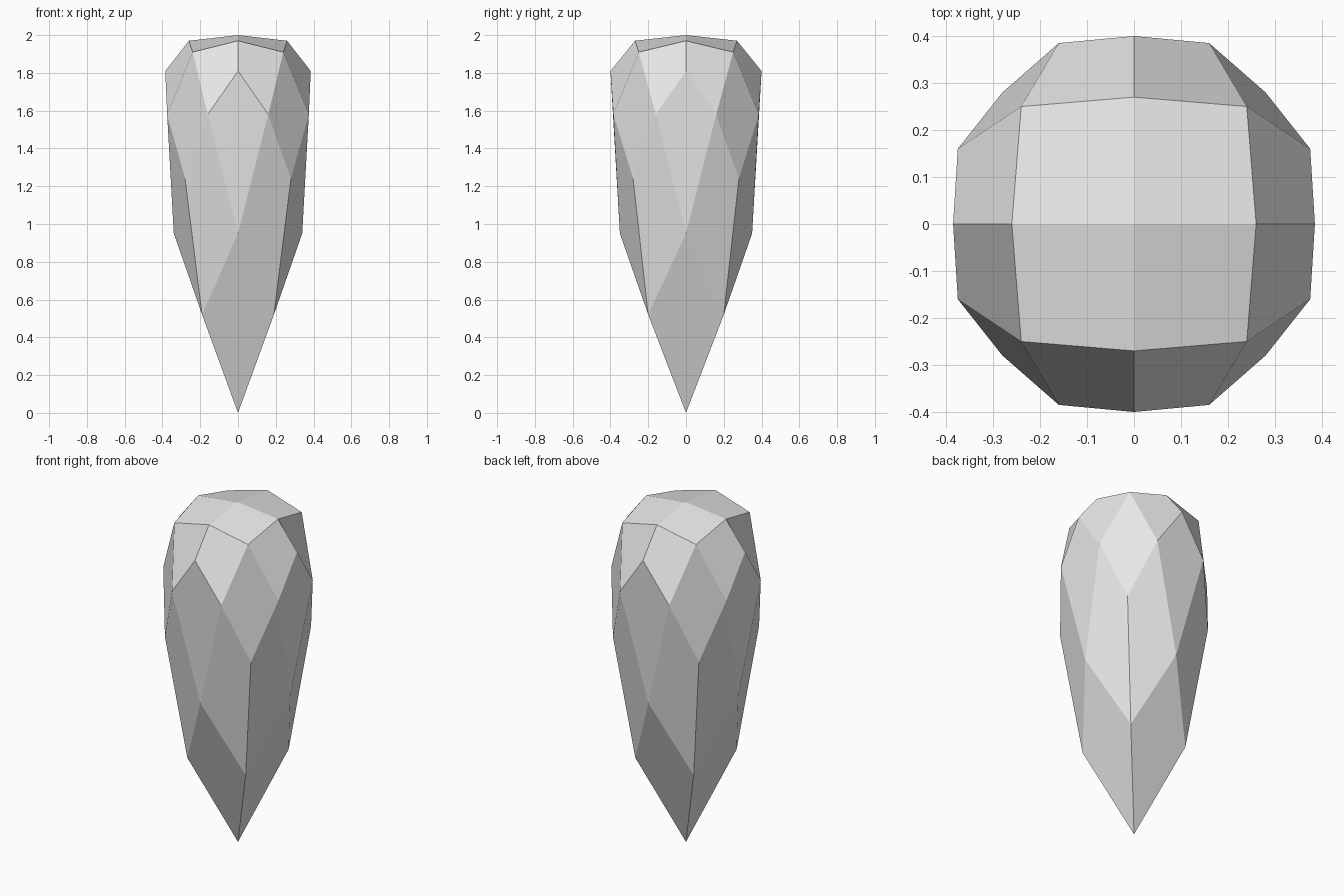
import bpy
import bmesh

cube = bpy.data.objects.get("Cube")
if cube:
    bpy.data.objects.remove(cube, do_unlink=True)

# Plain grey stone
stone = bpy.data.materials.new("grey stone")
stone.use_nodes = True
grey = (0.8, 0.8, 0.8, 1.0)
stone.diffuse_color = grey
stone.node_tree.nodes["Principled BSDF"].inputs["Base Color"].default_value = grey

bm = bmesh.new()


def ring(points, z):
    """Add points at one height, in order around the axis."""
    return [bm.verts.new((x, y, z)) for x, y in points]


def axis(x, y):
    """Right, back, left and front points."""
    return [(x, 0), (0, y), (-x, 0), (0, -y)]


def corners(x, y):
    """The four diagonal points between the axis points."""
    return [(x, y), (-x, y), (-x, -y), (x, -y)]


# Rings of the crystal, from crown to tip
crown = bm.verts.new((0, 0, 2))
crown_mid = ring(axis(0.26, 0.27), 1.97)
crown_corner = ring(corners(0.24, 0.25), 1.91)
girdle = ring(axis(0.385, 0.4), 1.81)
w, d, n = 0.375, 0.385, 0.16
shoulder = ring([(w, -n), (w, n), (n, d), (-n, d),
                 (-w, n), (-w, -n), (-n, -d), (n, -d)], 1.58)
waist_corner = ring(corners(0.28, 0.28), 1.24)
waist = ring(axis(0.34, 0.35), 0.95)
lower_corner = ring(corners(0.19, 0.2), 0.52)
tip = bm.verts.new((0, 0, 0))

# Kite facets, one quarter turn at a time
for i in range(4):
    j = (i + 1) % 4
    before, here = shoulder[2 * i], shoulder[2 * i + 1]
    after = shoulder[2 * j]
    for facet in (
        (crown, crown_mid[i], crown_corner[i], crown_mid[j]),
        (crown_mid[i], girdle[i], here, crown_corner[i]),
        (crown_mid[j], crown_corner[i], after, girdle[j]),
        (girdle[i], before, waist[i], here),
        (crown_corner[i], here, waist_corner[i], after),
        (here, waist[i], lower_corner[i], waist_corner[i]),
        (after, waist_corner[i], lower_corner[i], waist[j]),
        (waist[i], lower_corner[i - 1], tip, lower_corner[i]),
    ):
        bm.faces.new(facet)

bmesh.ops.recalc_face_normals(bm, faces=bm.faces)
mesh = bpy.data.meshes.new("faceted_crystal")
bm.to_mesh(mesh)
bm.free()
mesh.materials.append(stone)
crystal = bpy.data.objects.new("faceted_crystal", mesh)
bpy.context.collection.objects.link(crystal)
